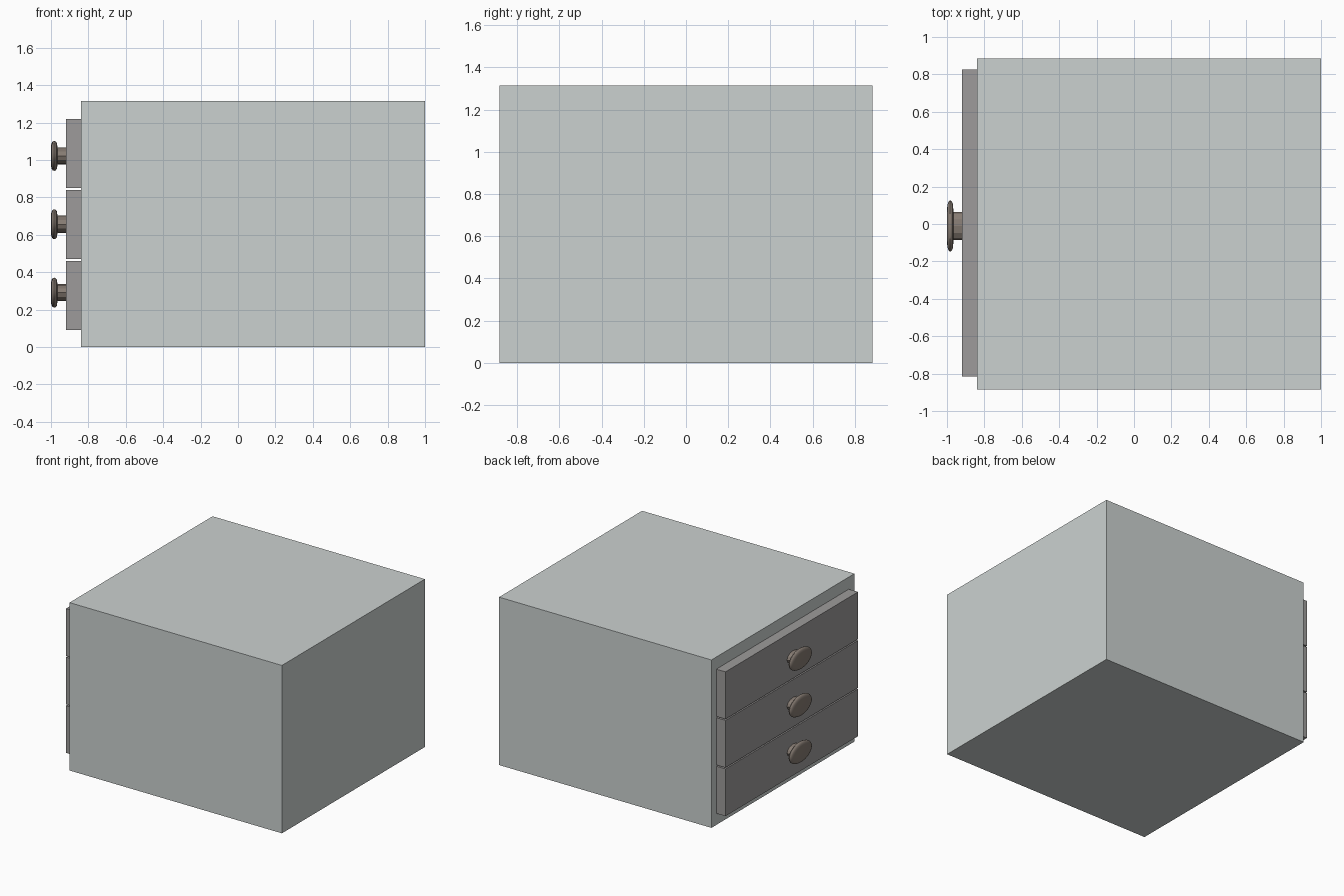
import bpy, bmesh, math

if "Cube" in bpy.data.objects:
    bpy.data.objects.remove(bpy.data.objects["Cube"])


def material(name, rgb):
    m = bpy.data.materials.new(name)
    m.diffuse_color = (*rgb, 1)
    m.use_nodes = True
    m.node_tree.nodes["Principled BSDF"].inputs["Base Color"].default_value = m.diffuse_color
    return m


body_mat = material("grey_paint", (0.60, 0.64, 0.63))
drawer_mat = material("drawer_grey", (0.34, 0.33, 0.325))
knob_mat = material("dark_bronze", (0.24, 0.20, 0.17))


def finish(name, bm, mat):
    bmesh.ops.recalc_face_normals(bm, faces=bm.faces)
    me = bpy.data.meshes.new(name)
    bm.to_mesh(me)
    bm.free()
    me.materials.append(mat)
    ob = bpy.data.objects.new(name, me)
    bpy.context.collection.objects.link(ob)
    return ob


def box(name, x, y, z, mat):
    bm = bmesh.new()
    bmesh.ops.create_cube(bm, size=1)
    for v in bm.verts:
        v.co = [(r[0] + r[1]) / 2 + c * (r[1] - r[0]) for r, c in zip((x, y, z), v.co)]
    return finish(name, bm, mat)


def oval_lathe(name, profile, cy, cz, ry, rz, sides, mat):
    """Oval rings along x; profile holds (x, radius factor)."""
    bm = bmesh.new()
    rings = []
    for x, f in profile:
        rings.append([bm.verts.new((x,
                                    cy + ry * f * math.cos(2 * math.pi * i / sides),
                                    cz + rz * f * math.sin(2 * math.pi * i / sides)))
                      for i in range(sides)])
    for a, b in zip(rings, rings[1:]):
        for i in range(sides):
            j = (i + 1) % sides
            bm.faces.new((a[i], a[j], b[j], b[i]))
    bm.faces.new(rings[0])
    bm.faces.new(rings[-1])
    return finish(name, bm, mat)


# Cabinet carcass
box("cabinet_body", (-0.84, 1.0), (-0.885, 0.885), (0, 1.315), body_mat)

# Three drawer fronts, each with an oval knob
cap = [(-0.965, 0.55), (-0.968, 0.86), (-0.975, 0.97), (-0.983, 1.0),
       (-0.991, 0.96), (-0.997, 0.84), (-1.0, 0.65)]
for n in range(3):
    z = 0.09 + n * 0.38
    box(f"drawer_front_{n + 1}", (-0.92, -0.84), (-0.815, 0.825), (z, z + 0.37), drawer_mat)
    kz = 0.291 + n * 0.3655
    oval_lathe(f"knob_stem_{n + 1}", [(-0.915, 1), (-0.972, 1)],
               -0.011, kz, 0.075, 0.046, 12, knob_mat)
    knob = oval_lathe(f"knob_cap_{n + 1}", cap, -0.011, kz, 0.137, 0.08, 32, knob_mat)
    bpy.ops.object.select_all(action='DESELECT')
    knob.select_set(True)
    bpy.context.view_layer.objects.active = knob
    bpy.ops.object.shade_smooth_by_angle(angle=math.radians(40))
